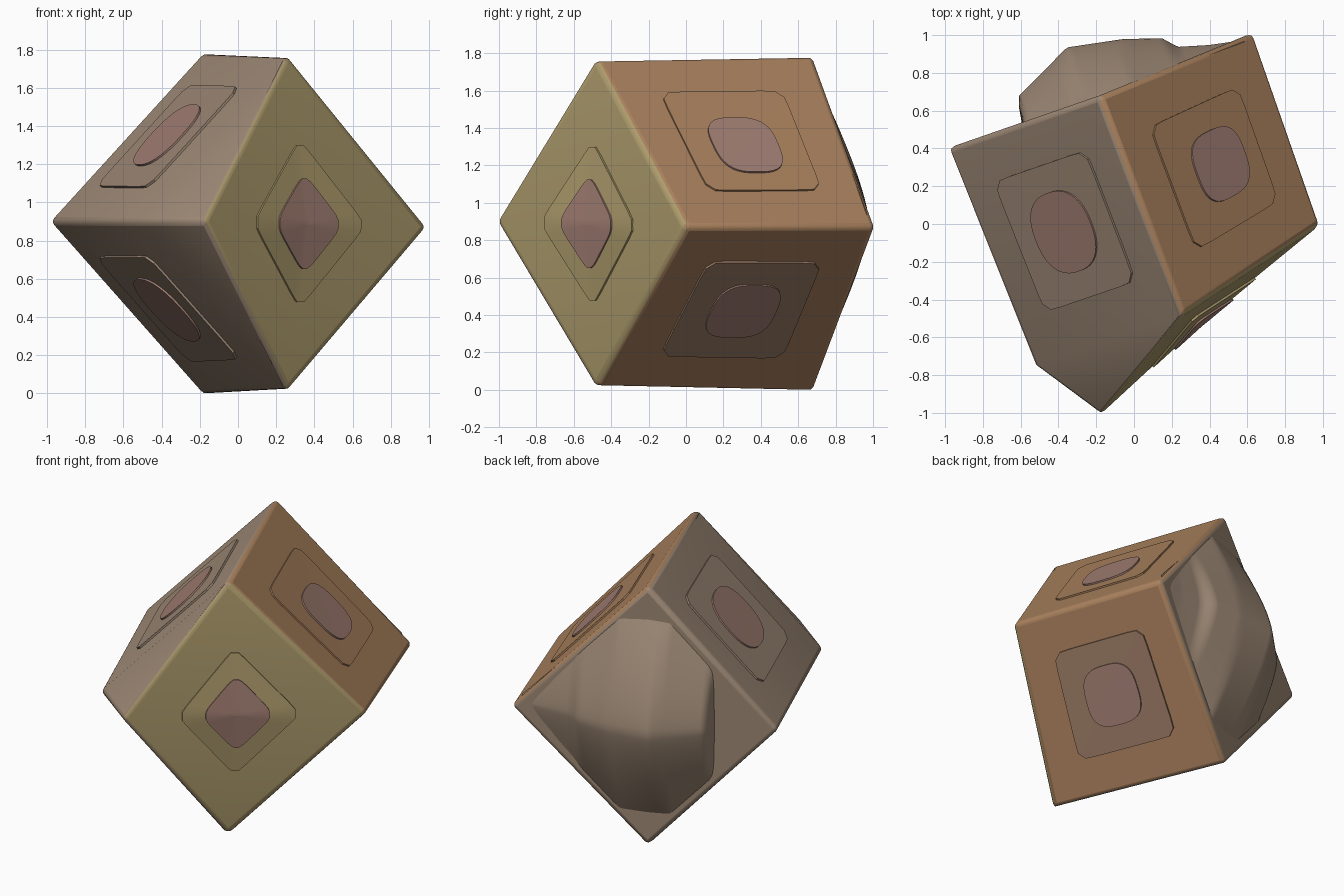
import bpy, bmesh, math
from mathutils import Vector
from mathutils.bvhtree import BVHTree

if "Cube" in bpy.data.objects:
    bpy.data.objects.remove(bpy.data.objects["Cube"])


def material(name, rgb):
    m = bpy.data.materials.new(name)
    m.diffuse_color = (*rgb, 1)
    m.use_nodes = True
    m.node_tree.nodes["Principled BSDF"].inputs["Base Color"].default_value = m.diffuse_color
    return m


YELLOW = material("ochre", (0.42, 0.33, 0.15))
ORANGE = material("orange_brown", (0.40, 0.22, 0.11))
BROWN = material("brown", (0.33, 0.20, 0.13))
STONE = material("grey_brown", (0.34, 0.25, 0.18))
PINK = material("dusty_pink", (0.36, 0.21, 0.17))


def make_object(name, verts, faces, mats, indices=None, angle=35):
    me = bpy.data.meshes.new(name)
    me.from_pydata(verts, [], faces)
    for m in mats:
        me.materials.append(m)
    if indices:
        me.polygons.foreach_set("material_index", indices)
    bm = bmesh.new()
    bm.from_mesh(me)
    bmesh.ops.recalc_face_normals(bm, faces=bm.faces)
    bm.to_mesh(me)
    bm.free()
    ob = bpy.data.objects.new(name, me)
    bpy.context.collection.objects.link(ob)
    bpy.ops.object.select_all(action='DESELECT')
    bpy.context.view_layer.objects.active = ob
    ob.select_set(True)
    bpy.ops.object.shade_smooth_by_angle(angle=math.radians(angle))
    return ob


# Block: a cube tipped onto one edge, with a drawn-out front corner
(FRONT, TOP_F, TOP_B, RIGHT, BACK_R, LEFT,
 BOT_F, BOT_B, SHOULDER, FACE_MID) = range(10)
corners = [Vector(p) for p in (
    (-0.18, -1.01, 0.90), (0.26, -0.48, 1.77), (-0.18, 0.68, 1.79),
    (0.99, 0.0, 0.87), (0.635, 1.015, 0.87), (-0.99, 0.40, 0.90),
    (0.26, -0.48, 0.01), (-0.18, 0.68, -0.015), (-0.53, -0.75, 0.90),
    (0.34, -0.53, 0.89))]
faces = [(FRONT, FACE_MID, TOP_F), (FRONT, BOT_F, FACE_MID),
         (TOP_F, FACE_MID, RIGHT), (FACE_MID, BOT_F, RIGHT),
         (TOP_F, RIGHT, BACK_R, TOP_B), (RIGHT, BOT_F, BOT_B, BACK_R),
         (FRONT, TOP_F, SHOULDER), (SHOULDER, TOP_F, TOP_B, LEFT),
         (FRONT, SHOULDER, BOT_F), (SHOULDER, LEFT, BOT_B, BOT_F),
         (TOP_B, BACK_R, BOT_B, LEFT)]
block = make_object("block", corners, faces, [YELLOW, ORANGE, STONE],
                    [0, 0, 0, 0, 1, 1, 2, 2, 2, 2, 2])
tree = BVHTree.FromPolygons(corners, faces)
middle = Vector((0, 0, 0.89))
bev = block.modifiers.new("soft_edges", 'BEVEL')
bev.width = 0.03
bev.segments = 3
bev.limit_method = 'ANGLE'
bev.angle_limit = math.radians(40)


# Plaque: a thin raised shape laid over one side of the block
def plaque(name, quad, size, height, power, mat, shift=0, sides=48, rings=8):
    a, b, c, d = (corners[i] for i in quad)
    verts, polys = [], []
    for ring in range(rings + 2):
        r = size * max(min(ring, rings), 0.05) / rings
        lift = height if ring <= rings else -0.01
        for k in range(sides):
            t = math.tau * (k + 0.5) / sides
            u, v = math.cos(t), math.sin(t)
            s = r / (abs(u) ** power + abs(v) ** power) ** (1 / power)
            u, v = (u * s + 1) / 2 + shift, (v * s + 1) / 2
            p = a.lerp(b, u).lerp(d.lerp(c, u), v)
            hit, n, _, _ = tree.find_nearest(p)
            if n.dot(hit - middle) < 0:
                n = -n
            verts.append(hit + n * lift)
    for ring in range(rings + 1):
        for k in range(sides):
            j = (k + 1) % sides
            polys.append((ring * sides + k, ring * sides + j,
                          (ring + 1) * sides + j, (ring + 1) * sides + k))
    polys.append(tuple(range(sides)))
    make_object(name, verts, polys, [mat])


# Panels and their pink bosses on the five decorated sides
sides = {
    "front": ((FRONT, TOP_F, RIGHT, BOT_F), YELLOW, 0.50, 0.30, 6, 0),
    "right_upper": ((TOP_F, RIGHT, BACK_R, TOP_B), ORANGE, 0.58, 0.32, 3, 0.03),
    "right_lower": ((RIGHT, BOT_F, BOT_B, BACK_R), BROWN, 0.58, 0.32, 3, 0),
    "left_upper": ((SHOULDER, TOP_F, TOP_B, LEFT), STONE, 0.60, 0.36, 2.4, 0),
    "left_lower": ((SHOULDER, BOT_F, BOT_B, LEFT), STONE, 0.60, 0.36, 2.4, 0),
}
for label, (quad, mat, size, boss, power, shift) in sides.items():
    plaque(label + "_panel", quad, size, 0.012, 14, mat)
    plaque(label + "_boss", quad, boss, 0.022, power, PINK, shift)


# Back mound: rocky swelling on the plain side, steep on the left
profile = [(-0.46, -0.03), (-0.43, 0.13), (-0.09, 0.285), (0.21, 0.22),
           (0.40, 0.15), (0.46, 0.08), (0.62, 0.03), (0.80, -0.01)]


def swell(q):
    for (q0, h0), (q1, h1) in zip(profile, profile[1:]):
        if q <= q1:
            return h0 + (h1 - h0) * (q - q0) / (q1 - q0)
    return profile[-1][1]


centre = Vector((-0.17, 0.70, 0.89))
along = Vector((0.935, 0.354, 0))
out = Vector((-0.354, 0.935, 0))
NQ, NU = 60, 40
verts, polys = [], []
for i in range(NQ + 1):
    q = -0.46 + 1.26 * i / NQ
    reach = min(0.68, 0.84 * (1 - abs(q) / 0.86))
    for j in range(NU + 1):
        u = 2 * j / NU - 1
        h = (swell(q) + 0.02) * (1 - abs(u) ** 1.4) - 0.02
        verts.append(centre + along * q + out * h + Vector((0, 0, u * reach)))
for i in range(NQ):
    for j in range(NU):
        k = i * (NU + 1) + j
        polys.append((k, k + NU + 1, k + NU + 2, k + 1))
# flat backing closes the mound inside the block
rim = ([i * (NU + 1) for i in range(NQ + 1)]
       + [NQ * (NU + 1) + j for j in range(1, NU + 1)]
       + [i * (NU + 1) + NU for i in range(NQ - 1, -1, -1)]
       + list(range(NU - 1, 0, -1)))
polys.append(tuple(rim))
make_object("back_mound", verts, polys, [STONE], angle=50)
